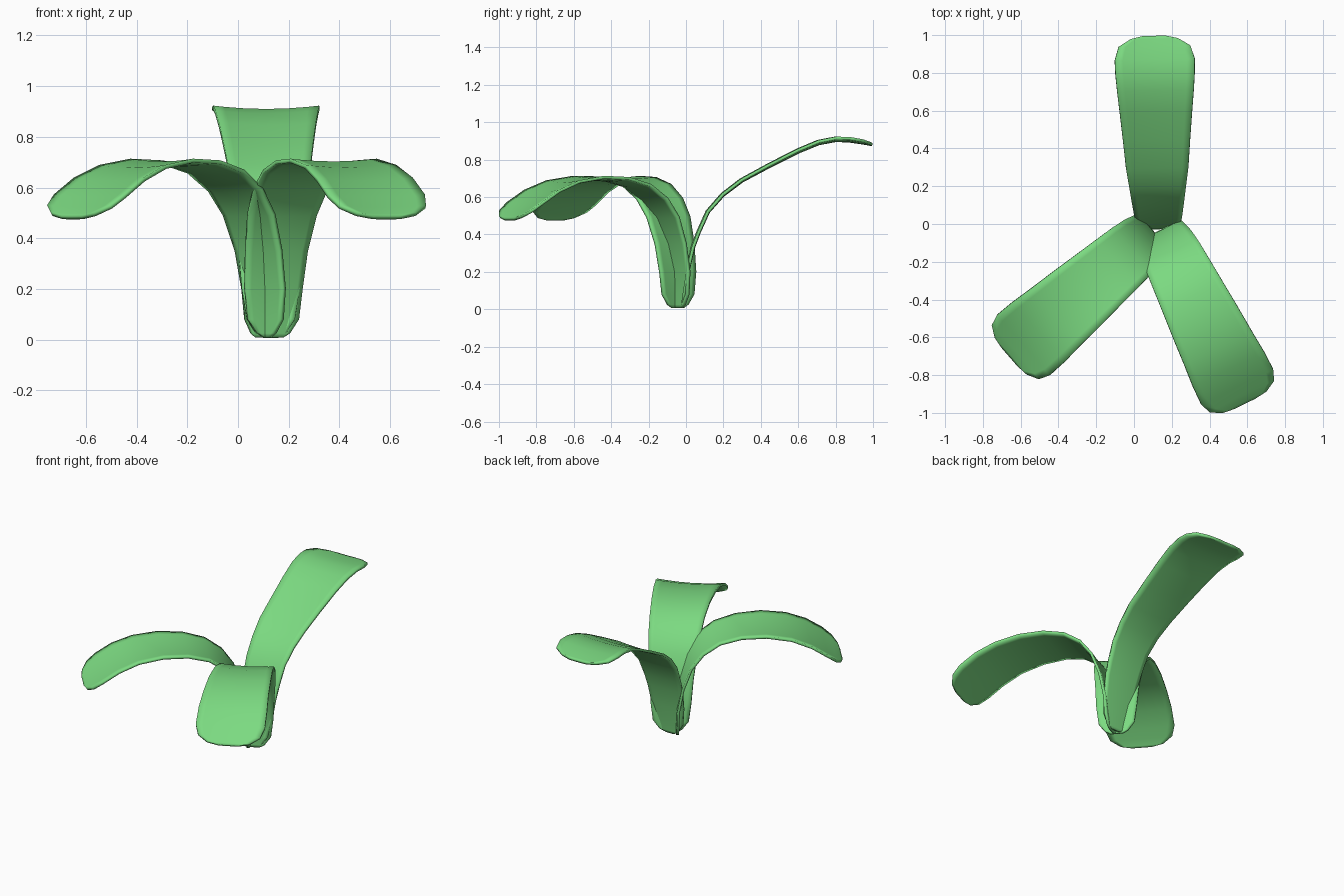
import bpy, math
from mathutils import Vector

if "Cube" in bpy.data.objects:
    bpy.data.objects.remove(bpy.data.objects["Cube"])

green = bpy.data.materials.new("leaf_green")
green.diffuse_color = (0.2, 0.7, 0.22, 1)
green.use_nodes = True
green.node_tree.nodes["Principled BSDF"].inputs["Base Color"].default_value = green.diffuse_color

# rows: distance outward, height, half width
ARCH = [(0, 0.008, .04), (0, .025, .07), (0, .08, .11), (.003, .2, .125), (.03, .35, .135),
        (.08, .49, .15), (.15, .585, .16), (.25, .655, .168), (.38, .69, .178),
        (.53, .695, .19), (.68, .67, .2), (.80, .62, .21), (.90, .555, .212),
        (.955, .515, .19), (.99, .49, .13), (1.0, .48, .06)]
UPRIGHT = [(0, 0.008, .03), (.002, .025, .06), (.01, .08, .095), (.03, .2, .115), (.06, .33, .125),
           (.09, .41, .13), (.14, .52, .138), (.22, .61, .15), (.32, .685, .165),
           (.47, .765, .178), (.62, .84, .192), (.73, .885, .203), (.82, .902, .21),
           (.89, .9, .212), (.96, .89, .19), (1.0, .883, .125), (1.015, .88, .06)]
COLS = [-1, -.8, -.4, 0, .4, .8, 1]
TROUGH = 0.012


def leaf(name, foot, angle, rows, length=1.0):
    a = math.radians(angle)
    out = Vector((math.cos(a), math.sin(a), 0))
    side = Vector((-math.sin(a), math.cos(a), 0))
    path = [Vector((foot[0], foot[1], 0)) + out * r * length + Vector((0, 0, z))
            for r, z, w in rows]
    verts = []
    for i, (r, z, w) in enumerate(rows):
        tangent = (path[min(i + 1, len(path) - 1)] - path[max(i - 1, 0)]).normalized()
        normal = tangent.cross(side)
        for u in COLS:
            lift = TROUGH * (u * w / .2) ** 2
            verts.append(path[i] + side * u * w + normal * lift)
    n = len(COLS)
    faces = [(i * n + j, (i + 1) * n + j, (i + 1) * n + j + 1, i * n + j + 1)
             for i in range(len(rows) - 1) for j in range(n - 1)]
    me = bpy.data.meshes.new(name)
    me.from_pydata(verts, [], faces)
    me.materials.append(green)
    me.shade_smooth()
    ob = bpy.data.objects.new(name, me)
    bpy.context.collection.objects.link(ob)
    # thin blade
    mod = ob.modifiers.new("thickness", 'SOLIDIFY')
    mod.thickness = 0.016
    mod.offset = 0


# three leaves fanning out from one foot
leaf("back_leaf", (.13, -.02), 91.3, UPRIGHT)
leaf("left_leaf", (.10, -.045), -139, ARCH)
leaf("right_leaf", (.14, -.04), -63.7, ARCH, 1.01)
